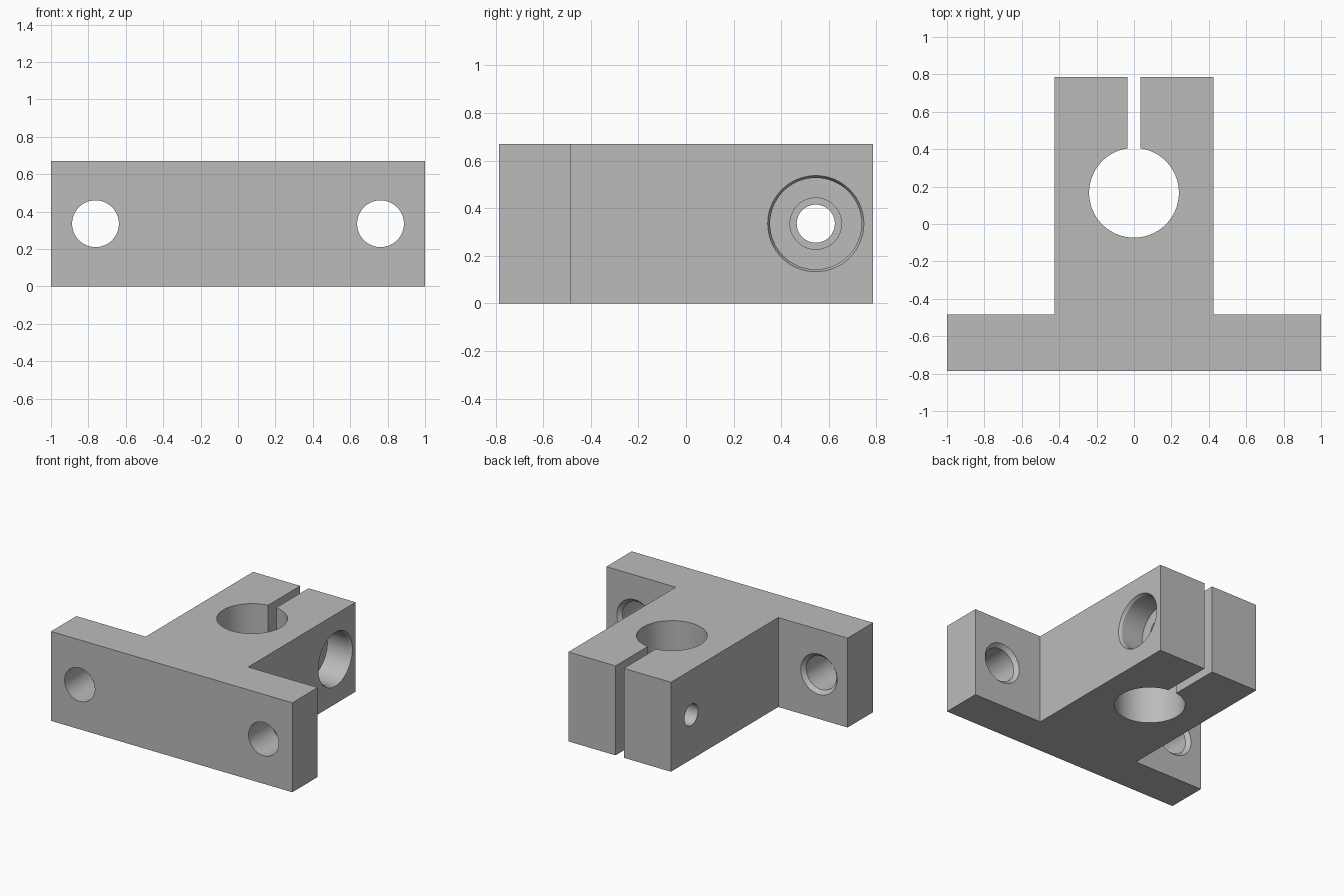
import bpy, bmesh, math
from mathutils import Matrix, Vector

if "Cube" in bpy.data.objects:
    bpy.data.objects.remove(bpy.data.objects["Cube"])

H = 0.67                      # block height
BORE_Y, BORE_R = 0.167, 0.24  # vertical shaft bore
SLOT = 0.034                  # half width of the clamp slot
BACK, STEP, FRONT = 0.785, -0.485, -0.785

grey = bpy.data.materials.new("plain grey")
grey.diffuse_color = (0.5, 0.5, 0.5, 1)
grey.use_nodes = True
grey.node_tree.nodes["Principled BSDF"].inputs["Base Color"].default_value = grey.diffuse_color


def finish(bm, name):
    bmesh.ops.recalc_face_normals(bm, faces=bm.faces)
    mesh = bpy.data.meshes.new(name)
    bm.to_mesh(mesh)
    bm.free()
    mesh.materials.append(grey)
    obj = bpy.data.objects.new(name, mesh)
    bpy.context.collection.objects.link(obj)
    return obj


def revolved_cutter(name, profile, origin, direction, n=64):
    """Solid of revolution from (radius, distance along axis) pairs."""
    bm = bmesh.new()
    rot = Vector(direction).to_track_quat('Z', 'Y').to_matrix().to_4x4()
    place = Matrix.Translation(origin) @ rot
    rings = [[bm.verts.new(place @ Vector((r * math.cos(2 * math.pi * i / n),
                                           r * math.sin(2 * math.pi * i / n), d)))
              for i in range(n)] for r, d in profile]
    for a, b in zip(rings, rings[1:]):
        for i in range(n):
            j = (i + 1) % n
            bm.faces.new((a[i], a[j], b[j], b[i]))
    bm.faces.new(rings[0])
    bm.faces.new(rings[-1])
    obj = finish(bm, name)
    obj.hide_render = True
    return obj


# T-shaped outline with the slot and bore as one continuous contour
start = math.asin(SLOT / BORE_R)
arc = []
for i in range(73):
    a = math.pi / 2 - start - (2 * math.pi - 2 * start) * i / 72
    arc.append((BORE_R * math.cos(a), BORE_Y + BORE_R * math.sin(a)))
outline = ([(-SLOT, BACK), (-0.425, BACK), (-0.425, STEP), (-1, STEP), (-1, FRONT),
            (1, FRONT), (1, STEP), (0.425, STEP), (0.425, BACK), (SLOT, BACK)] + arc)
bm = bmesh.new()
face = bm.faces.new([bm.verts.new((x, y, 0)) for x, y in outline])
up = bmesh.ops.extrude_face_region(bm, geom=[face])
bmesh.ops.translate(bm, vec=(0, 0, H),
                    verts=[v for v in up["geom"] if isinstance(v, bmesh.types.BMVert)])
body = finish(bm, "shaft_clamp_block")

# Mounting holes, chamfered on the rear of the flange
cutters = [revolved_cutter("mounting_hole_cutter",
                           [(0.16, -0.01), (0.125, 0.028), (0.125, 0.4)],
                           (x, STEP, H / 2), (0, -1, 0)) for x in (-0.762, 0.762)]

# Clamp screw hole: chamfered counterbore, clearance hole, then threaded size
cutters.append(revolved_cutter("clamp_screw_cutter",
                               [(0.207, -0.01), (0.192, 0.02), (0.192, 0.2), (0.108, 0.2),
                                (0.108, 0.425), (0.08, 0.425), (0.08, 0.9)],
                               (0.425, 0.545, H / 2), (-1, 0, 0)))

bpy.context.view_layer.objects.active = body
body.select_set(True)
for c in cutters:
    mod = body.modifiers.new(c.name, 'BOOLEAN')
    mod.operation, mod.solver, mod.object = 'DIFFERENCE', 'EXACT', c
    bpy.ops.object.modifier_apply(modifier=mod.name)
for c in cutters:
    bpy.data.objects.remove(c)

bpy.ops.object.shade_smooth_by_angle(angle=math.radians(20))
